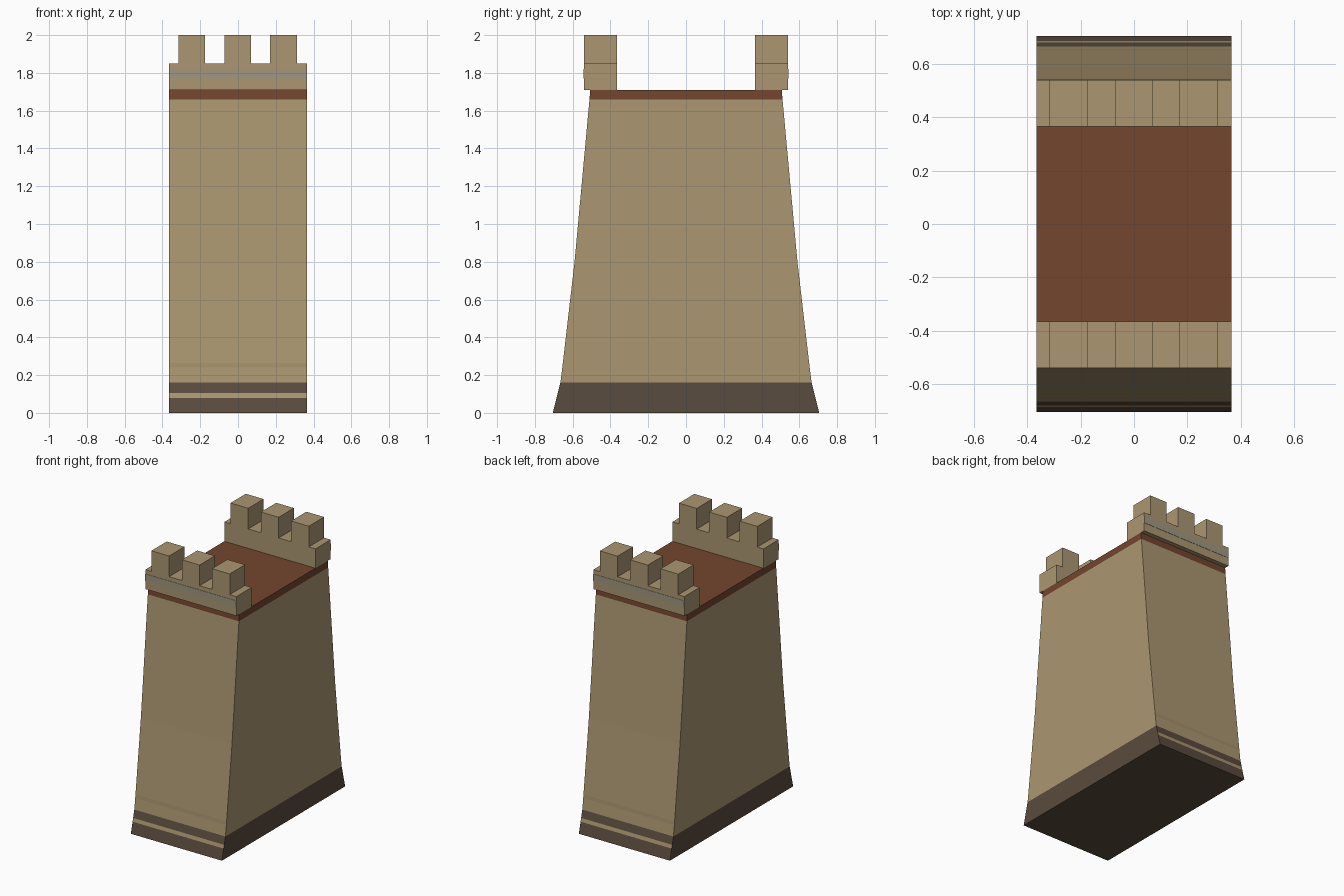
import bpy, bmesh

if "Cube" in bpy.data.objects:
    bpy.data.objects.remove(bpy.data.objects["Cube"])

HALF_X = 0.365


def material(name, r, g, b):
    m = bpy.data.materials.new(name)
    lin = [((c / 255 + 0.055) / 1.055) ** 2.4 for c in (r, g, b)]
    m.diffuse_color = (*lin, 1)
    m.use_nodes = True
    m.node_tree.nodes["Principled BSDF"].inputs["Base Color"].default_value = m.diffuse_color
    return m


TAN = material("sandstone", 171, 151, 113)
DARK = material("dark base stone", 90, 76, 62)
BROWN = material("brown walkway", 115, 70, 46)
GREY = material("grey band", 160, 151, 130)
SHADE = material("worn sandstone", 163, 143, 107)


def finish(name, bm, mats):
    bmesh.ops.recalc_face_normals(bm, faces=bm.faces)
    me = bpy.data.meshes.new(name)
    bm.to_mesh(me)
    bm.free()
    for m in mats:
        me.materials.append(m)
    ob = bpy.data.objects.new(name, me)
    bpy.context.collection.objects.link(ob)


def loft(name, rows, mats):
    """Stack of (z, inner y, outer y, slope material, end material) rows."""
    bm = bmesh.new()
    rings = []
    for z, y0, y1, *_ in rows:
        rings.append([bm.verts.new((x, y, z)) for x, y in
                      ((-HALF_X, y0), (HALF_X, y0), (HALF_X, y1), (-HALF_X, y1))])
    for i, (a, b) in enumerate(zip(rings, rings[1:])):
        for k in range(4):
            f = bm.faces.new((a[k], a[(k + 1) % 4], b[(k + 1) % 4], b[k]))
            f.material_index = rows[i][3 + k % 2]
    bm.faces.new(rings[0]).material_index = rows[0][4]
    bm.faces.new(rings[-1]).material_index = rows[-2][4]
    finish(name, bm, mats)


def box(name, x0, x1, y0, y1, z0, z1):
    bm = bmesh.new()
    bmesh.ops.create_cube(bm, size=1)
    for v in bm.verts:
        v.co = (x1 if v.co.x > 0 else x0, y1 if v.co.y > 0 else y0,
                z1 if v.co.z > 0 else z0)
    finish(name, bm, [TAN])


# Tapered wall: height, half depth, band colour on the slopes, colour on the ends
T, D, B, S = range(4)
wall = [(0, 0.705, D, D), (0.08, 0.685, T, D), (0.105, 0.679, D, D),
        (0.16, 0.665, T, T), (0.24, 0.655, S, T), (0.265, 0.652, T, T),
        (0.8, 0.59, T, T), (1.66, 0.511, B, B), (1.71, 0.507, B, B)]
loft("wall_body", [(z, -y, y, a, b) for z, y, a, b in wall], [TAN, DARK, BROWN, SHADE])

# Parapets with a grey band on the outer face, and merlons on top
for side, label in ((-1, "front"), (1, "back")):
    y0, y1 = sorted((side * 0.365, side * 0.54))
    box(label + "_parapet", -HALF_X, HALF_X, y0, y1, 1.71, 1.85)
    p0, p1 = sorted((side * 0.538, side * 0.542))
    loft(label + "_parapet_band", [(1.77, p0, p1, 0, 0), (1.82, p0, p1, 0, 0)], [GREY])
    for i, x in enumerate((-0.245, -0.001, 0.241)):
        box(f"{label}_merlon_{i + 1}", x - 0.071, x + 0.071, y0, y1, 1.85, 2.0)
